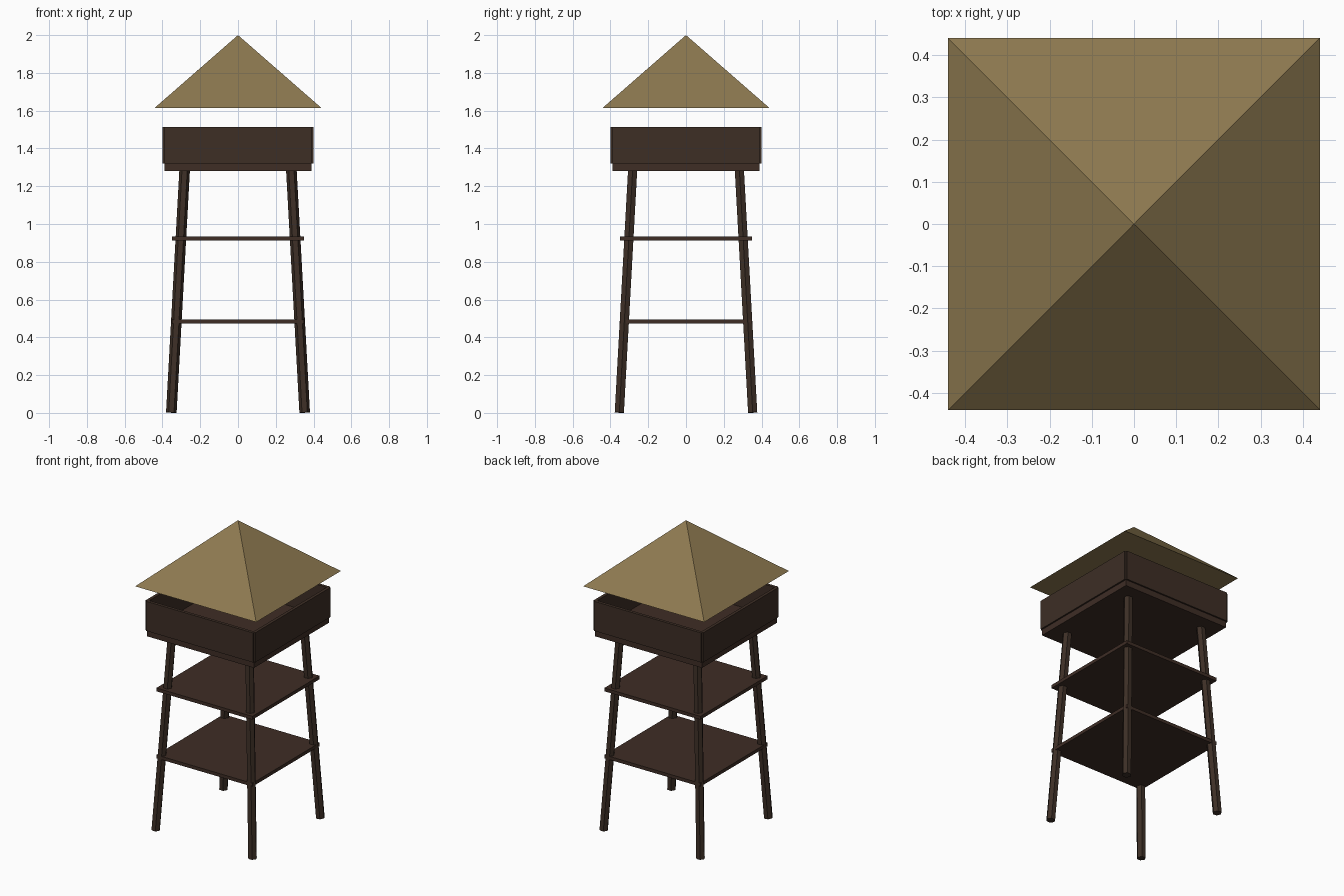
import bpy, bmesh, math
from mathutils import Vector, Matrix

if "Cube" in bpy.data.objects:
    bpy.data.objects.remove(bpy.data.objects["Cube"])


def material(name, rgb):
    m = bpy.data.materials.new(name)
    lin = [((c / 255 + 0.055) / 1.055) ** 2.4 for c in rgb]
    m.diffuse_color = (*lin, 1)
    m.use_nodes = True
    m.node_tree.nodes["Principled BSDF"].inputs["Base Color"].default_value = m.diffuse_color
    return m


THATCH = material("thatch", (141, 121, 80))
PLANK = material("plank brown", (62, 45, 37))
WALL = material("wall brown", (61, 46, 37))
POST = material("post brown", (61, 47, 38))


def finish(bm, name, mat):
    bmesh.ops.recalc_face_normals(bm, faces=bm.faces)
    me = bpy.data.meshes.new(name)
    bm.to_mesh(me)
    bm.free()
    me.materials.append(mat)
    ob = bpy.data.objects.new(name, me)
    bpy.context.collection.objects.link(ob)


def box(name, mat, centre, size):
    bm = bmesh.new()
    m = Matrix.Translation(centre) @ Matrix.Diagonal((*size, 1))
    bmesh.ops.create_cube(bm, size=1, matrix=m)
    finish(bm, name, mat)


def post(name, mat, a, b, radius):
    # six-sided pole with corners towards the front and back
    a, b = Vector(a), Vector(b)
    d = b - a
    rot = Vector((0, 0, 1)).rotation_difference(d).to_matrix().to_4x4()
    m = Matrix.Translation((a + b) / 2) @ rot @ Matrix.Rotation(math.pi / 2, 4, 'Z')
    bm = bmesh.new()
    bmesh.ops.create_cone(bm, cap_ends=True, segments=6, radius1=radius,
                          radius2=radius, depth=d.length, matrix=m)
    finish(bm, name, mat)


# splayed legs
for sx, sn in ((-1, "left"), (1, "right")):
    for sy, fn in ((-1, "front"), (1, "back")):
        post(f"{fn}_{sn}_leg", POST, (sx * 0.353, sy * 0.353, 0.002),
             (sx * 0.282, sy * 0.282, 1.295), 0.028)

# shelves between the legs and the lookout floor
box("lower_shelf", PLANK, (0, 0, 0.483), (0.70, 0.70, 0.022))
box("upper_shelf", PLANK, (0, 0, 0.924), (0.70, 0.70, 0.022))
box("lookout_floor", PLANK, (0, 0, 1.30), (0.78, 0.78, 0.04))

# lookout walls
for s, fn, sn in ((-1, "front", "left"), (1, "back", "right")):
    box(f"{fn}_wall", WALL, (0, s * 0.39, 1.417), (0.78, 0.02, 0.195))
    box(f"{sn}_wall", WALL, (s * 0.39, 0, 1.417), (0.02, 0.78, 0.195))

# pyramid roof, floating above the walls
bm = bmesh.new()
bmesh.ops.create_cone(bm, cap_ends=True, segments=4, radius1=0.441 * math.sqrt(2),
                      radius2=0, depth=0.385,
                      matrix=Matrix.Translation((0, 0, 1.8075)) @ Matrix.Rotation(math.pi / 4, 4, 'Z'))
bmesh.ops.remove_doubles(bm, verts=bm.verts, dist=1e-4)
finish(bm, "roof", THATCH)
